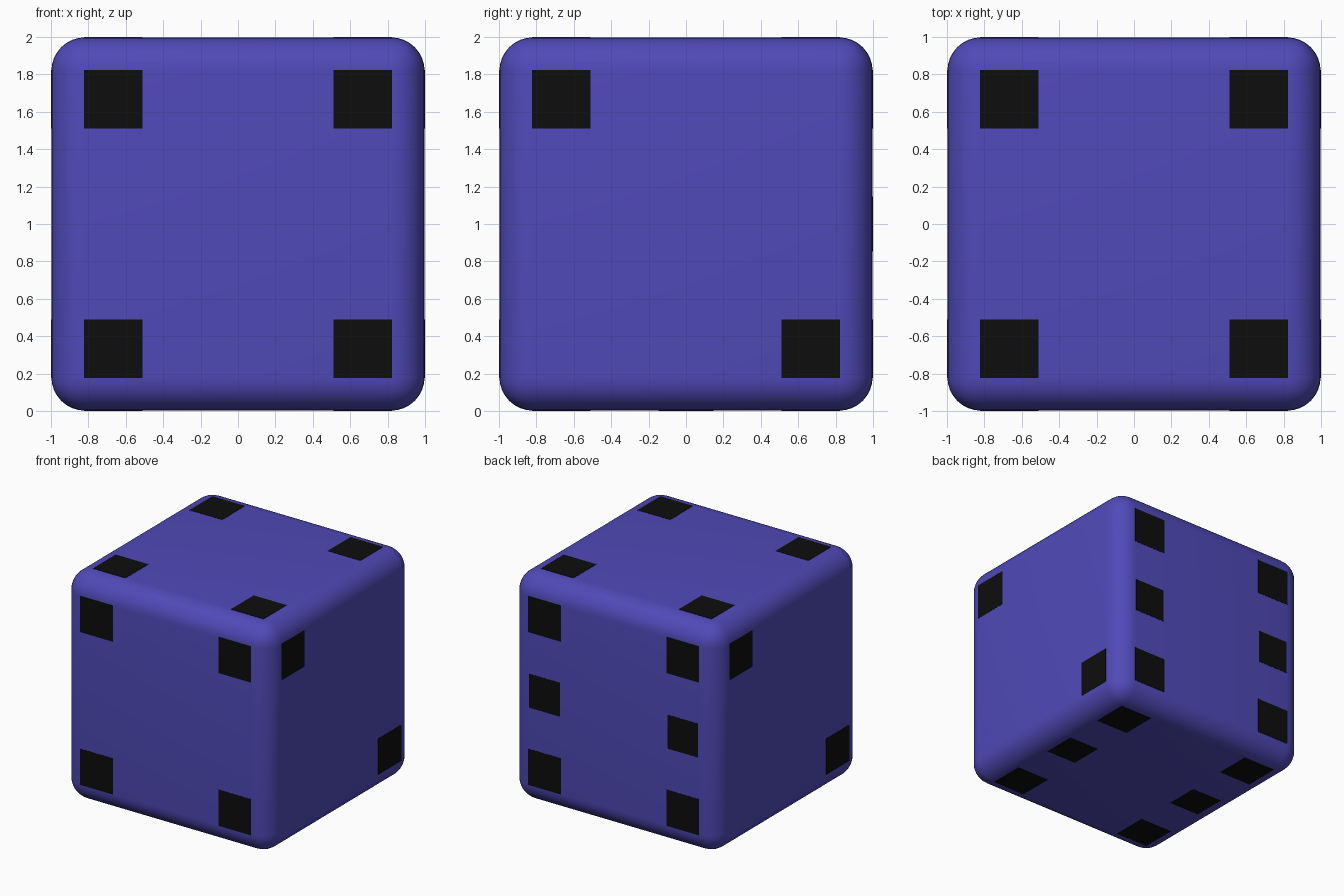
import bpy, math
from mathutils import Vector

if "Cube" in bpy.data.objects:
    bpy.data.objects.remove(bpy.data.objects["Cube"])

H = 0.998        # half size of the body
P = 0.667        # pip offset from face centre


def material(name, rgb):
    m = bpy.data.materials.new(name)
    m.diffuse_color = (*rgb, 1)
    m.use_nodes = True
    m.node_tree.nodes["Principled BSDF"].inputs["Base Color"].default_value = m.diffuse_color
    return m


blue = material("blue", (0.08, 0.068, 0.48))
black = material("black", (0.004, 0.004, 0.004))

# Rounded body
bpy.ops.mesh.primitive_cube_add(size=2 * H, location=(0, 0, 1))
body = bpy.context.object
body.name = "die_body"
body.data.materials.append(blue)
bevel = body.modifiers.new("round_edges", "BEVEL")
bevel.width = 0.18
bevel.segments = 8
bpy.ops.object.modifier_apply(modifier=bevel.name)
bpy.ops.object.shade_smooth_by_angle(angle=math.radians(40))


def pip(face, axis, sign, u, v):
    """Thin square plate on a face; u, v run along the two other axes in order."""
    size = 0.315 if u and v else 0.295
    others = [a for a in range(3) if a != axis]
    loc, dim = Vector((0, 0, 0)), Vector((size, size, size))
    loc[axis], dim[axis] = sign * (1 - 0.005), 0.01
    loc[others[0]], loc[others[1]] = u * P, v * P
    bpy.ops.mesh.primitive_cube_add(size=1, location=loc + Vector((0, 0, 1)))
    ob = bpy.context.object
    ob.name = face + "_pip"
    ob.scale = dim
    bpy.ops.object.transform_apply(location=False, rotation=False, scale=True)
    ob.data.materials.append(black)


four = [(u, v) for u in (-1, 1) for v in (-1, 1)]
six = [(u, v) for u in (-1, 1) for v in (-1, 0, 1)]
faces = {
    "front": (1, -1, four),
    "back": (1, 1, six),
    "right": (0, 1, [(-1, 1), (1, -1)]),
    "left": (0, -1, [(1, 1), (-1, -1)]),
    "top": (2, 1, four),
    "bottom": (2, -1, six),
}
for face, (axis, sign, spots) in faces.items():
    for u, v in spots:
        pip(face, axis, sign, u, v)
